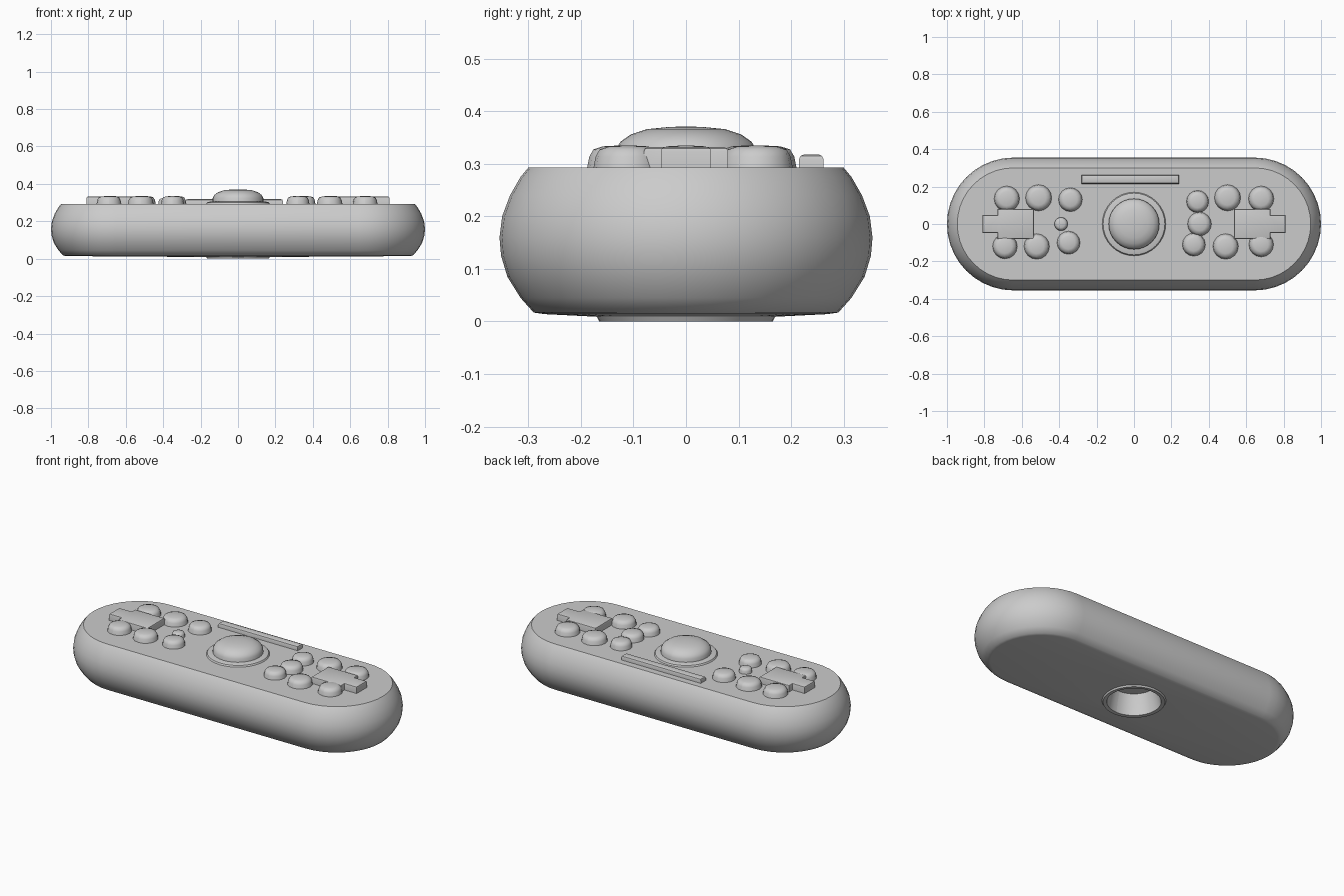
import bpy, bmesh, math

if "Cube" in bpy.data.objects:
    bpy.data.objects.remove(bpy.data.objects["Cube"])


def finish(name, bm, angle=40):
    bmesh.ops.recalc_face_normals(bm, faces=bm.faces)
    mesh = bpy.data.meshes.new(name)
    bm.to_mesh(mesh)
    bm.free()
    ob = bpy.data.objects.new(name, mesh)
    bpy.context.collection.objects.link(ob)
    bpy.context.view_layer.objects.active = ob
    ob.select_set(True)
    bpy.ops.object.shade_smooth_by_angle(angle=math.radians(angle))
    ob.select_set(False)
    return ob


def loft(name, profile, cx=0, cy=0, half=16, angle=40):
    """Stack capsule rings (straight half length, radius, z); length 0 gives a circle."""
    bm = bmesh.new()
    rings = []
    for length, r, z in profile:
        ring = []
        for side in (1, -1):
            for i in range(half + 1):
                a = -math.pi / 2 + math.pi * (i + 0.001 * (half / 2 - i)) / half
                ring.append(bm.verts.new((cx + side * (length + r * math.cos(a)),
                                          cy + side * r * math.sin(a), z)))
        rings.append(ring)
    n = len(rings[0])
    for a, b in zip(rings, rings[1:]):
        for i in range(n):
            bm.faces.new((a[i], a[(i + 1) % n], b[(i + 1) % n], b[i]))
    bm.faces.new(rings[0])
    bm.faces.new(rings[-1])
    return finish(name, bm, angle)


def prism(name, outline, z0, z1, inset):
    """Extruded outline with a chamfered top."""
    bm = bmesh.new()
    base = bm.faces.new([bm.verts.new((x, y, z0)) for x, y in outline])
    ext = bmesh.ops.extrude_face_region(bm, geom=[base])["geom"]
    top = [g for g in ext if isinstance(g, bmesh.types.BMFace)][0]
    for v in top.verts:
        v.co.z = z1
    bmesh.ops.bevel(bm, geom=list(top.edges), offset=inset, segments=2,
                    profile=0.5, affect='EDGES')
    return finish(name, bm, 30)


# Body: rounded capsule shell with a round socket in the underside
L = 0.645
loft("body", [(0, 0.12, 0.12), (0, 0.135, 0.06), (0, 0.145, 0.002), (0, 0.165, 0.0),
              (0, 0.17, 0.009), (L, 0.27, 0.014), (L, 0.29, 0.017), (L, 0.315, 0.045),
              (L, 0.340, 0.085), (L, 0.352, 0.125), (L, 0.355, 0.16), (L, 0.350, 0.20),
              (L, 0.335, 0.24), (L, 0.315, 0.275), (L, 0.300, 0.293)], half=20)

# Central collar and domed control
loft("dome_collar", [(0, 0.175, 0.285), (0, 0.165, 0.301), (0, 0.145, 0.306)])
loft("dome", [(0, 0.136, 0.29), (0, 0.135, 0.325), (0, 0.125, 0.342), (0, 0.105, 0.356),
              (0, 0.075, 0.366), (0, 0.035, 0.370), (0, 0.01, 0.371)])

# Round buttons: x, y, radius
buttons = [(-0.68, 0.135, 0.064), (-0.51, 0.14, 0.066), (-0.34, 0.13, 0.060),
           (-0.69, -0.12, 0.062), (-0.52, -0.12, 0.064), (-0.35, -0.10, 0.058),
           (-0.39, 0.0, 0.034),
           (0.34, 0.12, 0.056), (0.50, 0.14, 0.066), (0.68, 0.135, 0.064),
           (0.35, 0.0, 0.060), (0.32, -0.11, 0.058), (0.49, -0.12, 0.064),
           (0.68, -0.11, 0.062)]
for i, (x, y, r) in enumerate(buttons):
    h = 0.042 if r > 0.05 else 0.03
    loft(f"button_{i + 1}", [(0, r * 1.08, 0.288), (0, r, 0.293 + h * 0.5),
                             (0, r * 0.88, 0.293 + h * 0.82),
                             (0, r * 0.6, 0.293 + h * 0.96), (0, r * 0.1, 0.293 + h)],
         x, y, half=8, angle=60)

# Stepped direction pads, mirrored left and right
for side, name in ((-1, "left_pad"), (1, "right_pad")):
    half_outline = [(0.81, 0.048), (0.73, 0.048), (0.73, 0.08), (0.535, 0.08)]
    outline = half_outline + [(x, -y) for x, y in reversed(half_outline)]
    prism(name, [(side * x, y) for x, y in outline], 0.285, 0.332, 0.008)

# Long thin bar near the rear edge
prism("rear_bar", [(-0.28, 0.215), (0.24, 0.215), (0.24, 0.262), (-0.28, 0.262)],
      0.285, 0.318, 0.01)
